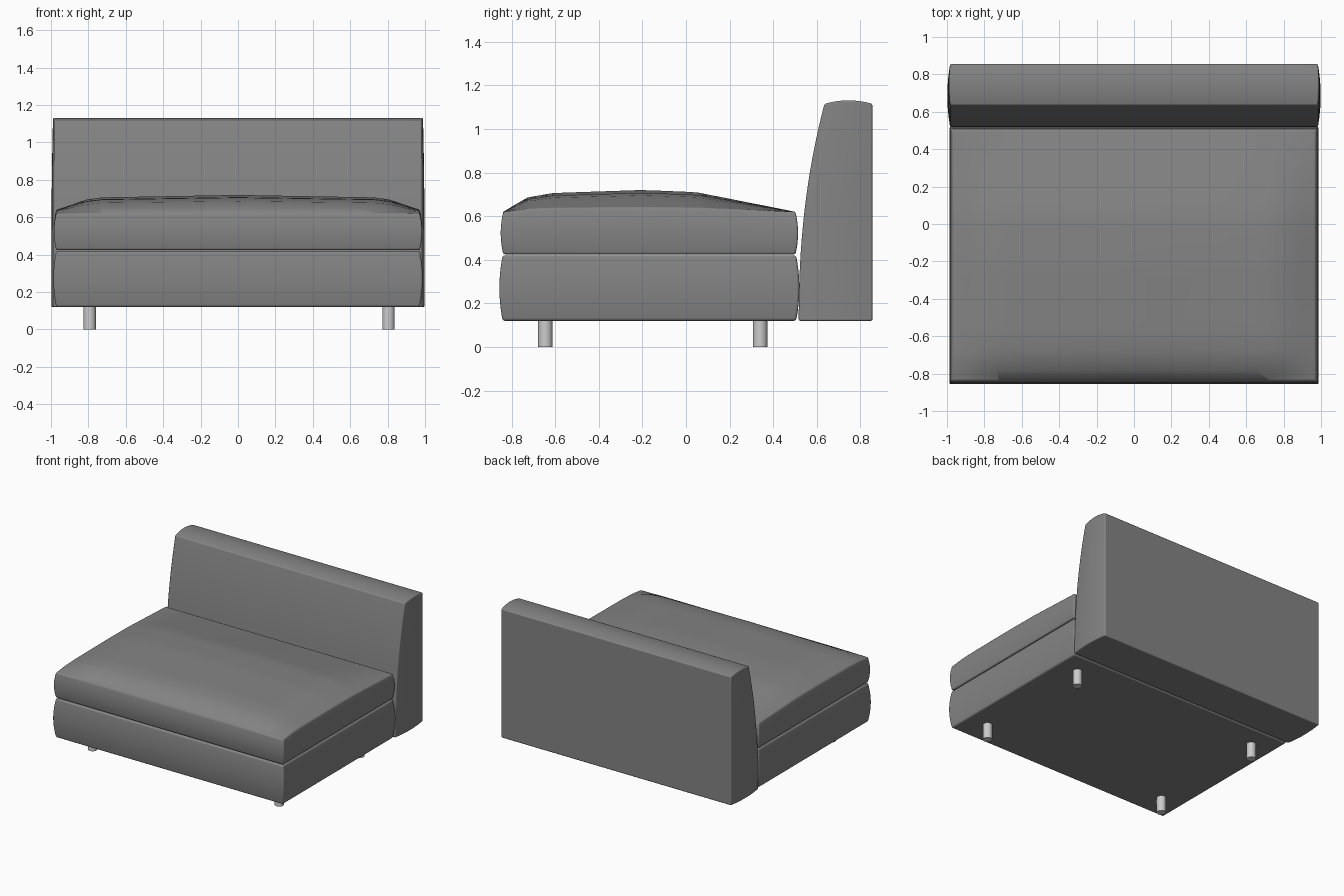
import bpy, bmesh, math

if "Cube" in bpy.data.objects:
    bpy.data.objects.remove(bpy.data.objects["Cube"])


def material(name, value):
    m = bpy.data.materials.new(name)
    m.use_nodes = True
    m.diffuse_color = (value, value, value, 1)
    m.node_tree.nodes["Principled BSDF"].inputs["Base Color"].default_value = (value, value, value, 1)
    return m


fabric = material("grey fabric", 0.23)
metal = material("light metal", 0.6)


def bump(t):
    """Arch that is 0 at t = -1 and 1, and 1 in the middle."""
    return 1 - t * t


def lerp(points, t):
    """Piecewise linear height along a short list of points."""
    for (a, za), (b, zb) in zip(points, points[1:]):
        if t <= b:
            return za + (zb - za) * (t - a) / (b - a)
    return points[-1][1]


def padded_block(name, shape, bevel, cuts=15):
    """Subdivided block whose vertices, in -1..1, are placed by shape."""
    bm = bmesh.new()
    bmesh.ops.create_cube(bm, size=2)
    bmesh.ops.subdivide_edges(bm, edges=bm.edges[:], cuts=cuts, use_grid_fill=True)
    for v in bm.verts:
        v.co = shape(*v.co)
    mesh = bpy.data.meshes.new(name)
    bm.to_mesh(mesh)
    bm.free()
    mesh.materials.append(fabric)
    ob = bpy.data.objects.new(name, mesh)
    bpy.context.collection.objects.link(ob)
    bpy.ops.object.select_all(action="DESELECT")
    ob.select_set(True)
    bpy.context.view_layer.objects.active = ob
    mod = ob.modifiers.new("soft edges", "BEVEL")
    mod.width = bevel
    mod.segments = 3
    mod.limit_method = "ANGLE"
    mod.angle_limit = math.radians(50)
    bpy.ops.object.shade_smooth_by_angle(angle=math.radians(50))
    return ob


# Seat base with gently bulging walls
def base_shape(x, y, z):
    b = 0.015 * bump(z)
    return (x * (0.972 + b), -0.168 + y * (0.673 + b), 0.27 + 0.15 * z)


# Seat cushion with a domed top
dome_y = [(-1, 0), (-0.84, 0.65), (-0.66, 0.86), (-0.05, 1), (0.32, 0.9), (1, 0)]
dome_x = [(0, 1), (0.8, 0.86), (1, 0.2)]


def cushion_shape(x, y, z):
    b = 0.012 * bump(z)
    top = 0.62 + 0.1 * lerp(dome_y, y) * lerp(dome_x, abs(x))
    return (x * (0.972 + b), -0.168 + y * (0.67 + b), 0.425 + (top - 0.425) * (z + 1) / 2)


# Backrest with a leaning front, crowned top and rounded ends
def back_shape(x, y, z):
    h = (z + 1) / 2
    front = 0.517 + 0.118 * h ** 2.2
    py = front + (0.855 - front) * (y + 1) / 2
    px = x * (0.983 + 0.015 * bump(y) * (1 - 0.6 * h ** 3))
    return (px, py, 0.12 + h * (0.995 + 0.016 * bump(y)))


padded_block("seat_base", base_shape, 0.01)
padded_block("seat_cushion", cushion_shape, 0.01, cuts=23)
padded_block("backrest", back_shape, 0.007)

# Four round legs
for side, x in (("right", -0.793), ("left", 0.805)):
    for end, y in (("front", -0.645), ("back", 0.34)):
        bpy.ops.mesh.primitive_cylinder_add(vertices=24, radius=0.033, depth=0.13, location=(x, y, 0.065))
        leg = bpy.context.object
        leg.name = f"{end}_{side}_leg"
        leg.data.materials.append(metal)
        bpy.ops.object.shade_smooth_by_angle(angle=math.radians(40))
